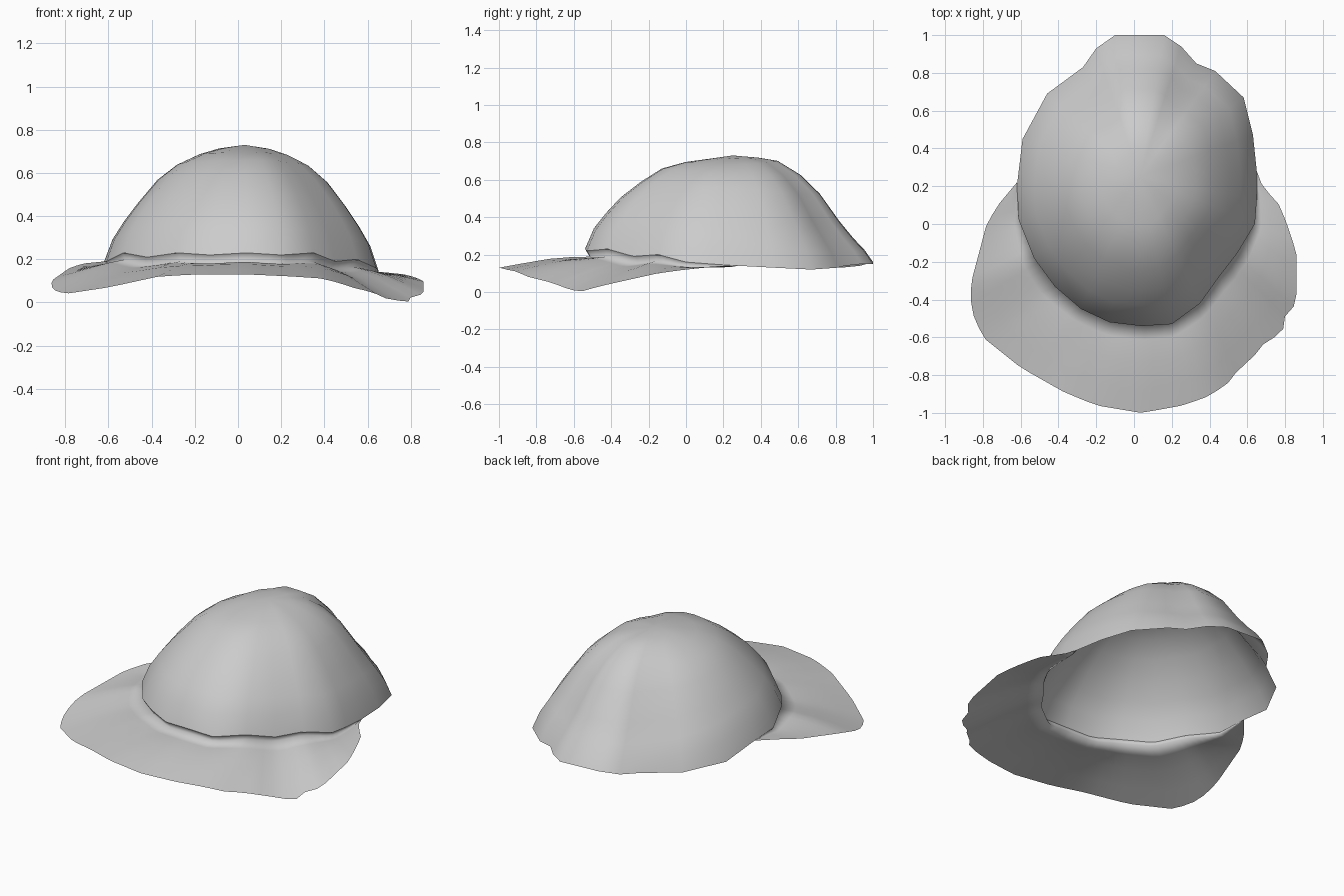
import bpy, math
from mathutils import Vector

if "Cube" in bpy.data.objects:
    bpy.data.objects.remove(bpy.data.objects["Cube"])

grey = bpy.data.materials.new("light grey")
grey.use_nodes = True
colour = (0.6, 0.6, 0.6, 1)
grey.diffuse_color = colour
grey.node_tree.nodes["Principled BSDF"].inputs["Base Color"].default_value = colour

APEX = Vector((0.03, 0.25, 0.73))

# Rim of the crown: left side, round the front, to the right side
rim_front = [Vector(p) for p in (
    (0.65, 0.28, 0.14), (0.65, 0.13, 0.15), (0.64, 0, 0.16), (0.55, -0.15, 0.2),
    (0.45, -0.28, 0.19), (0.35, -0.42, 0.23), (0.2, -0.53, 0.22), (0.04, -0.54, 0.23),
    (-0.13, -0.52, 0.22), (-0.28, -0.45, 0.23), (-0.42, -0.33, 0.21), (-0.53, -0.18, 0.23),
    (-0.61, 0.02, 0.19), (-0.62, 0.2, 0.19))]
# Rim round the back, right to left
rim_back = [Vector(p) for p in (
    (-0.59, 0.45, 0.14), (-0.46, 0.69, 0.13), (-0.27, 0.83, 0.13), (-0.2, 0.93, 0.14),
    (-0.1, 1, 0.16), (0.16, 1, 0.15), (0.25, 0.94, 0.15), (0.33, 0.85, 0.14),
    (0.43, 0.81, 0.13), (0.58, 0.67, 0.12), (0.63, 0.47, 0.13))]
# Outer edge of the brim, left to right
brim_edge = [Vector(p) for p in (
    (0.65, 0.28, 0.14), (0.68, 0.2, 0.14), (0.77, 0.1, 0.13), (0.81, 0, 0.12),
    (0.86, -0.15, 0.1), (0.86, -0.42, 0.04), (0.79, -0.5, 0.02), (0.79, -0.57, 0),
    (0.68, -0.64, 0.02), (0.62, -0.72, 0.05), (0.56, -0.76, 0.06), (0.5, -0.84, 0.08),
    (0.4, -0.91, 0.11), (0.26, -0.96, 0.12), (0.04, -1, 0.13), (-0.2, -0.96, 0.13),
    (-0.37, -0.89, 0.12), (-0.6, -0.76, 0.07), (-0.8, -0.6, 0.04), (-0.86, -0.46, 0.06),
    (-0.865, -0.32, 0.1), (-0.78, 0, 0.16), (-0.72, 0.1, 0.18), (-0.62, 0.22, 0.19))]


def resample(path, count):
    """Even points along a polyline."""
    lengths = [(b - a).length for a, b in zip(path, path[1:])]
    result = []
    for k in range(count):
        d = sum(lengths) * k / (count - 1)
        i = 0
        while i < len(lengths) - 1 and d > lengths[i]:
            d -= lengths[i]
            i += 1
        result.append(path[i].lerp(path[i + 1], min(1, d / lengths[i])))
    return result


def sheet(name, rings, tip=None):
    """Join equal rings of points into a smooth surface; a tip makes it a closed dome."""
    n = len(rings[0])
    verts = [p for ring in rings for p in ring]
    faces = [(r * n + i, r * n + (i + 1) % n, (r + 1) * n + (i + 1) % n, (r + 1) * n + i)
             for r in range(len(rings) - 1) for i in range(n if tip else n - 1)]
    if tip:
        last = (len(rings) - 1) * n
        faces += [(last + i, last + (i + 1) % n, len(verts)) for i in range(n)]
        faces = [f[::-1] for f in faces]
        verts.append(tip)
    mesh = bpy.data.meshes.new(name)
    mesh.from_pydata(verts, [], faces)
    mesh.materials.append(grey)
    mesh.polygons.foreach_set("use_smooth", [True] * len(faces))
    obj = bpy.data.objects.new(name, mesh)
    bpy.context.collection.objects.link(obj)


# Crown: rim shrunk towards the apex, with fuller front and leaner back
SCALES = (1, 0.94, 0.86, 0.76, 0.62, 0.48, 0.32, 0.18)
FRONT = (0, 0.22, 0.38, 0.55, 0.72, 0.86, 0.93, 0.96)
SIDE = (0, 0.19, 0.34, 0.5, 0.7, 0.83, 0.92, 0.97)
BACK = (0, 0.11, 0.22, 0.38, 0.64, 0.82, 0.95, 0.98)


def crown_point(p, k):
    out = (p - APEX).xy.normalized().y
    end = BACK[k] if out > 0 else FRONT[k]
    height = SIDE[k] + (end - SIDE[k]) * out * out
    q = APEX.lerp(p, SCALES[k])
    q.z = p.z + (APEX.z - p.z) * height
    return q


rim = rim_front + rim_back
sheet("crown", [[crown_point(p, k) for p in rim] for k in range(len(SCALES))], APEX)

# Brim: tucks under the crown, then flares out to its edge
COUNT = 53
inner = resample(rim_front, COUNT)
outer = resample(brim_edge, COUNT)
tuck = []
for i, p in enumerate(inner):
    t = math.sqrt(abs(math.sin(math.pi * i / (COUNT - 1))))
    q = p.lerp(APEX, 0.03 * t)
    q.z = p.z - 0.04 * t
    tuck.append(q)
flare = [[a.lerp(b, f) + Vector((0, 0, lift * (b - a).length)) for a, b in zip(tuck, outer)]
         for f, lift in ((0.2, 0.02), (0.45, 0.03), (0.75, 0.015), (1, 0))]
sheet("brim", [inner, tuck] + flare)
